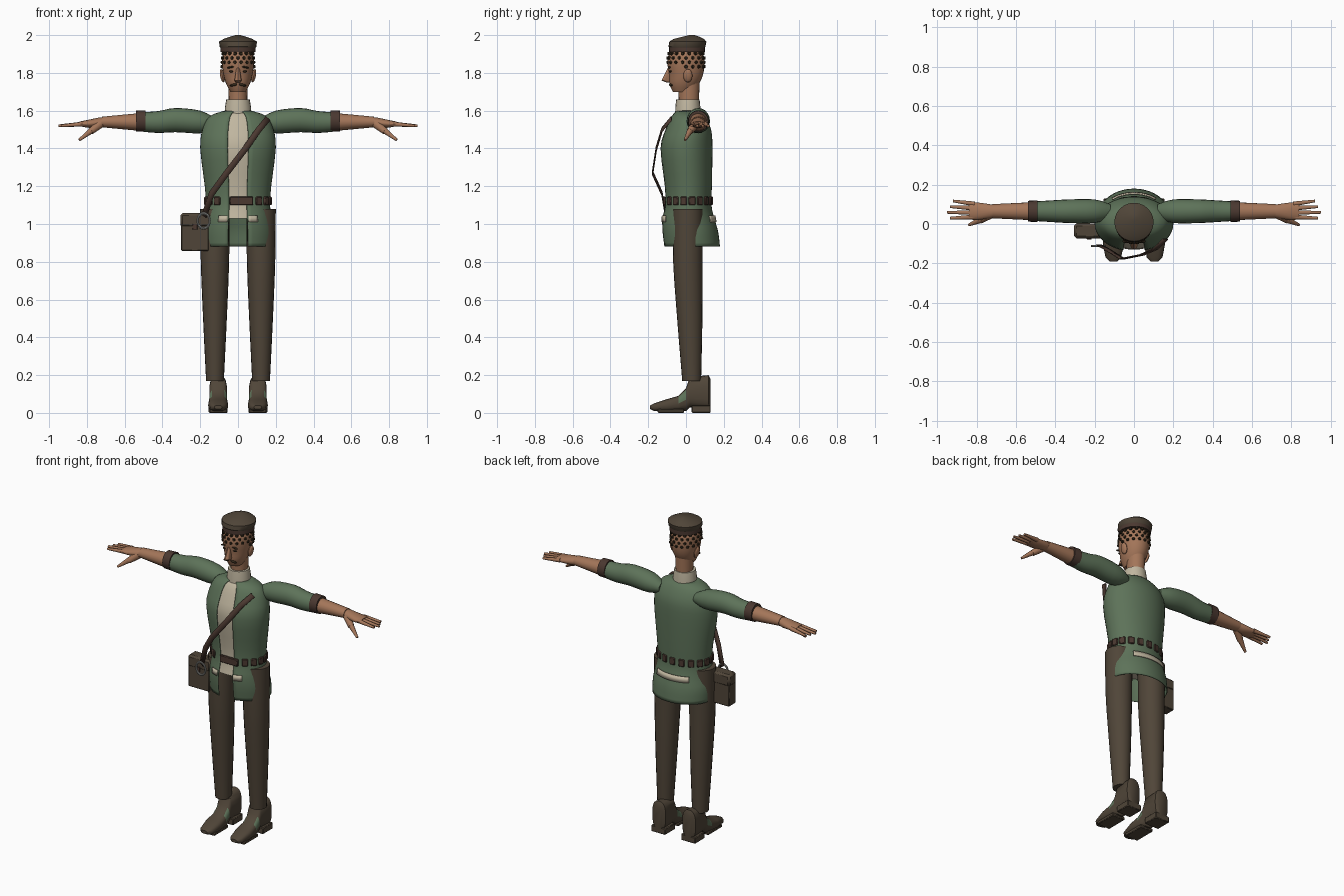
import bpy, bmesh, math
from mathutils import Matrix, Vector

cube = bpy.data.objects.get("Cube")
if cube:
    bpy.data.objects.remove(cube, do_unlink=True)


def material(name, *rgb):
    mat = bpy.data.materials.new(name)
    mat.use_nodes = True
    mat.diffuse_color = (*rgb, 1)
    mat.node_tree.nodes["Principled BSDF"].inputs["Base Color"].default_value = (*rgb, 1)
    return mat


GREEN = material("jacket green", .11, .17, .1)
BROWN = material("trouser brown", .08, .06, .04)
LEATHER = material("leather brown", .07, .04, .03)
SKIN = material("skin", .37, .18, .1)
CREAM = material("shirt cream", .53, .47, .35)
HAIR = material("dark hair", .03, .02, .01)
STEEL = material("grey metal", .3, .3, .28)


def finish(name, bm, mat, mirror=False, thickness=0):
    """Turn a bmesh into a named, shaded object."""
    bmesh.ops.recalc_face_normals(bm, faces=bm.faces)
    mesh = bpy.data.meshes.new(name)
    bm.to_mesh(mesh)
    bm.free()
    obj = bpy.data.objects.new(name, mesh)
    bpy.context.collection.objects.link(obj)
    mesh.materials.append(mat)
    bpy.ops.object.select_all(action="DESELECT")
    obj.select_set(True)
    bpy.context.view_layer.objects.active = obj
    bpy.ops.object.shade_smooth_by_angle(angle=math.radians(40))
    if thickness:
        obj.modifiers.new("thickness", "SOLIDIFY").thickness = thickness
    if mirror:
        obj.modifiers.new("mirror", "MIRROR")
    return obj


def smooth(rings, steps=3):
    """Add in-between rings along a spline through the given ones."""
    keys = [Vector(ring) for ring in (rings[0], *rings, rings[-1])]
    result = []
    for before, start, end, after in zip(keys, keys[1:], keys[2:], keys[3:]):
        for step in range(steps):
            t = step / steps
            lead, trail = (end - before) / 2, (after - start) / 2
            bend = (end - start) * 3 - lead * 2 - trail
            result.append(start + lead * t + bend * t ** 2 + (lead + trail - (end - start) * 2) * t ** 3)
    return result + [keys[-1]]


def loft(name, rings, mat, axis="z", offset=0, sides=20, power=2, gap=0, turn=0, **options):
    """Skin rings of (position, centre, radius across, radius along the centre's direction)."""
    bm = bmesh.new()
    loops = []
    for t, centre, across, along in rings:
        loop = []
        for i in range(sides + 1 if gap else sides):
            angle = gap + (math.tau - 2 * gap) * i / sides + turn
            s, c = math.sin(angle), -math.cos(angle)
            a = offset + across * math.copysign(abs(s) ** (2 / power), s)
            b = centre + along * math.copysign(abs(c) ** (2 / power), c)
            loop.append(bm.verts.new({"z": (a, b, t), "x": (t, a, b), "y": (a, t, b)}[axis]))
        loops.append(loop)
    for low, high in zip(loops, loops[1:]):
        for i in range(sides):
            j = (i + 1) % len(low)
            bm.faces.new((low[i], low[j], high[j], high[i]))
    if not gap:
        bm.faces.new(loops[0])
        bm.faces.new(loops[-1])
    return finish(name, bm, mat, **options)


def cone(name, start, end, thick, thin, mat, **options):
    """Tapered round bar between two points."""
    bm = bmesh.new()
    start, end = Vector(start), Vector(end)
    aim = (end - start).to_track_quat("Z", "Y").to_matrix().to_4x4()
    bmesh.ops.create_cone(bm, cap_ends=True, segments=10, radius1=thick, radius2=thin,
                          depth=(end - start).length, matrix=Matrix.Translation((start + end) / 2) @ aim)
    return finish(name, bm, mat, **options)


def box(name, centre, size, mat, bevel=.004, spin=0, **options):
    bm = bmesh.new()
    bmesh.ops.create_cube(bm, size=1, matrix=Matrix.Translation(centre)
                          @ Matrix.Rotation(spin, 4, "Z") @ Matrix.Diagonal((*size, 1)))
    bmesh.ops.bevel(bm, geom=bm.edges[:], offset=bevel, segments=1, affect="EDGES")
    return finish(name, bm, mat, **options)


def ball(name, centre, radii, mat, tilt=0, **options):
    bm = bmesh.new()
    bmesh.ops.create_uvsphere(bm, u_segments=12, v_segments=8, radius=1, matrix=Matrix.Translation(centre)
                              @ Matrix.Rotation(tilt, 4, "Y") @ Matrix.Diagonal((*radii, 1)))
    return finish(name, bm, mat, **options)


# Trousers, the tops bulging out at the hips
loft("trouser_leg", smooth([(.17, .03, .047, .05), (.5, .02, .063, .067), (.8, .01, .075, .078),
                            (1.08, .01, .078, .08)]), BROWN, offset=.122, mirror=True)

# Boots with elastic side gores, heel blocks and soles
boot = loft("boot", [(-.19, .03, .02, .01), (-.17, .03, .04, .02), (-.1, .04, .053, .033), (-.04, .05, .05, .04),
                     (0, .07, .047, .06), (.02, .11, .047, .08), (.12, .11, .047, .09), (.13, .1, .03, .08)],
            BROWN, axis="y", offset=.105, power=2.7, mirror=True)
boot.data.materials.append(GREEN)
for face in boot.data.polygons:
    if abs(face.normal.x) > .6 and -.04 < face.center.y < 0 and face.center.z > .05:
        face.material_index = 1
box("boot_heel", (.105, .08, .02), (.1, .1, .04), BROWN, mirror=True)
box("boot_sole", (.105, -.08, .01), (.09, .14, .02), BROWN, mirror=True)

# Open jacket, with the shirt following its shape underneath
jacket_rings = [(.88, .03, .188, .15), (.96, .02, .19, .15), (1.03, .01, .178, .14), (1.1, .01, .17, .125),
                (1.2, .01, .176, .127), (1.4, 0, .2, .14), (1.5, .01, .188, .123), (1.57, .01, .15, .09),
                (1.6, .01, .07, .06)]
loft("jacket", smooth(jacket_rings), GREEN, sides=40, gap=.28, thickness=.004)
loft("shirt", smooth([(z, y, across - .01, along - .01) for z, y, across, along in jacket_rings if z > 1]),
     CREAM, sides=40)
loft("collar", [(1.57, .01, .072, .068), (1.62, .01, .069, .066), (1.66, .01, .062, .062)], CREAM)

# Shirt tails showing at the back and at both front hips
tail = [(1.01, .013, .19, .15), (1.045, .01, .185, .145)]
loft("shirt_tail_back", tail, CREAM, gap=2.5, thickness=.005)
for side in (-1, 1):
    loft("shirt_tail_front", tail, CREAM, sides=4, gap=3, turn=math.pi + side * .45, thickness=.005)

# Belt front and loops around the waist
box("belt_front", (.018, -.115, 1.122), (.125, .015, .045), LEATHER)
for i in range(2, 17):
    angle = math.tau * i / 18
    x, y = .172 * math.sin(angle), .127 * math.cos(angle)
    box("belt_loop", (x, .01 - y, 1.122), (.036, .012, .045), LEATHER, spin=math.atan2(x / 2, y))

# Sleeves, cuffs, forearms and palms
arm = dict(axis="x", offset=.065, mirror=True)
loft("sleeve", smooth([(.12, 1.53, .035, .03), (.2, 1.54, .06, .06), (.33, 1.55, .06, .064),
                       (.42, 1.54, .055, .058), (.5, 1.54, .05, .052)]), GREEN, **arm)
loft("cuff", [(.49, 1.545, .055, .057), (.54, 1.545, .053, .055)], LEATHER, **arm)
loft("forearm", [(.53, 1.54, .045, .046), (.72, 1.54, .036, .028)], SKIN, **arm)
loft("palm", [(.7, 1.54, .03, .025), (.74, 1.535, .037, .028), (.8, 1.53, .045, .02), (.84, 1.53, .042, .012)],
     SKIN, **arm)

# Fingers fan out from the palm and the thumb hangs forward
for i, finger in enumerate(("index", "middle", "ring", "little")):
    tip = .95 - .015 * abs(i - 1)
    cone(finger + "_finger", (.81, .036 + .022 * i, 1.53), (tip, .03 + .029 * i, 1.52), .013, .007, SKIN, mirror=True)
cone("thumb_base", (.73, .05, 1.53), (.78, .02, 1.49), .024, .018, SKIN, mirror=True)
cone("thumb", (.77, .025, 1.5), (.84, -.005, 1.445), .018, .007, SKIN, mirror=True)

# Head, neck and face
loft("neck", [(1.58, .015, .047, .05), (1.76, .015, .052, .058)], SKIN)
loft("head", smooth([(1.7, -.02, .04, .05), (1.74, -.01, .062, .077), (1.79, 0, .077, .09), (1.85, 0, .085, .098),
                     (1.9, 0, .08, .09), (1.93, 0, .06, .07)]), SKIN, sides=24)
loft("nose", [(1.75, -.09, .014, .015), (1.76, -.1, .02, .03), (1.83, -.085, .008, .01)], SKIN, sides=10)
ball("ear", (.083, .01, 1.785), (.012, .024, .036), SKIN, tilt=.2, mirror=True)
ball("eye", (.036, -.082, 1.808), (.012, .008, .006), HAIR, mirror=True)
ball("eyebrow", (.038, -.088, 1.83), (.022, .008, .005), HAIR, tilt=.15, mirror=True)
ball("moustache", (.021, -.08, 1.737), (.024, .01, .007), HAIR, tilt=.2, mirror=True)

# Rows of small hair curls over the scalp, leaving the brow bare
curls = bmesh.new()
for row in range(4):
    width = .085 - .002 * max(0, row - 1)
    for i in range(16):
        angle = math.tau * (i + row % 2 / 2) / 16
        spot = Vector((width * math.sin(angle), -(width + .012) * math.cos(angle), 1.833 + .023 * row))
        if row or spot.y > -.03:
            outward = Vector((spot.x, spot.y, 0)).to_track_quat("Z", "Y").to_matrix().to_4x4()
            bmesh.ops.create_cone(curls, cap_ends=True, segments=8, radius1=.011, radius2=.007, depth=.014,
                                  matrix=Matrix.Translation(spot) @ outward)
finish("hair_curls", curls, HAIR)

# Flat cap on a band
loft("cap_band", [(1.91, .005, .093, .095), (1.94, .005, .093, .095)], LEATHER, sides=24)
loft("cap_crown", [(1.93, .005, .09, .092), (1.94, .005, .098, .098), (1.966, .01, .1, .098), (1.98, .015, .075, .08),
                   (1.99, .025, .045, .05), (2, .03, .015, .015)], BROWN, sides=24)

# Shoulder bag with lid and clasp
box("bag_body", (-.228, -.035, .93), (.145, .068, .145), BROWN)
box("bag_lid", (-.225, -.035, 1.02), (.16, .076, .076), BROWN, bevel=.012)
box("bag_clasp", (-.228, -.075, .985), (.025, .006, .03), LEATHER, bevel=.001)

# Flat strap hanging across the chest
strap = bmesh.new()
half_width = Vector((.013, 0, -.01))
edges = [[strap.verts.new(Vector(point) + half_width * side) for side in (-1, 1)]
         for point in ((-.18, -.11, 1.04), (-.14, -.13, 1.16), (-.06, -.18, 1.27), (.04, -.16, 1.4),
                       (.11, -.13, 1.5), (.16, -.08, 1.56))]
for (a, b), (c, d) in zip(edges, edges[1:]):
    strap.faces.new((a, b, d, c))
finish("bag_strap", strap, LEATHER, thickness=.006)

# Metal ring joining strap and bag
bpy.ops.mesh.primitive_torus_add(location=(-.182, -.112, 1.017), rotation=(math.pi / 2, 0, 0), major_radius=.032,
                                 minor_radius=.006, major_segments=20, minor_segments=8)
ring = bpy.context.object
ring.name = "strap_ring"
ring.scale.y = 1.25
ring.data.materials.append(STEEL)
bpy.ops.object.shade_smooth_by_angle()
